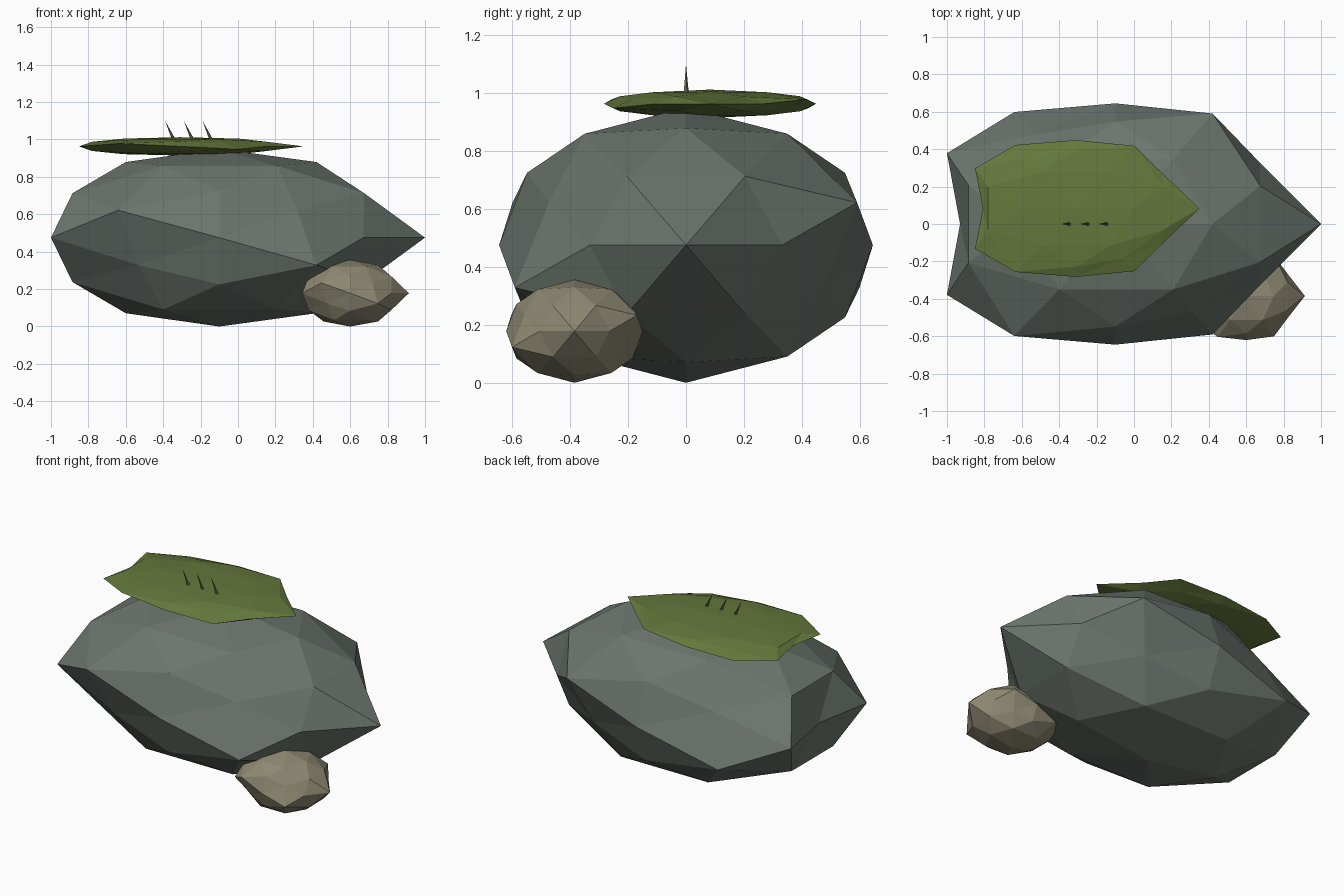
import bpy, bmesh, math
from mathutils import Vector

if "Cube" in bpy.data.objects:
    bpy.data.objects.remove(bpy.data.objects["Cube"])

P = (1 + 5 ** 0.5) / 2
DENT = .8

# weathering: unit-sphere x -> (worn x, y factor)
WORN = {-1: (-.83, .65), -.851: (-.90, .72), -.809: (-.785, .67), -.526: (-.50, .7),
        -.5: (-.54, .74), -.309: (-.30, .70), 0: (0, .645), .309: (.31, .70),
        .5: (.52, .73), .526: (.52, .7), .809: (.775, .66), .851: (.77, .63), 1: (1.1, .65)}


def material(name, rgb):
    m = bpy.data.materials.new(name)
    m.diffuse_color = (*rgb, 1)
    m.use_nodes = True
    m.node_tree.nodes["Principled BSDF"].inputs["Base Color"].default_value = m.diffuse_color
    return m


def sphere_points():
    # 42 directions of a once-divided icosahedron standing on an edge midpoint
    base = []
    for a in (-1, 1):
        for b in (-P, P):
            base += [Vector((a, 0, b)), Vector((0, b, a)), Vector((b, a, 0))]
    mids = [p + q for i, p in enumerate(base) for q in base[:i]
            if (p - q).length < 2.1]
    return [v.normalized() for v in base + mids]


def boulder(name, center, scale, mat):
    bm = bmesh.new()
    for p in sphere_points():
        bm.verts.new(p)
    bmesh.ops.convex_hull(bm, input=bm.verts[:])
    bmesh.ops.recalc_face_normals(bm, faces=bm.faces[:])
    for v in bm.verts:
        p = v.co.copy()
        key = min(WORN, key=lambda k: abs(k - p.x))
        x, fy = WORN[key]
        # alternate corners of the flanks are dented inwards
        dent = DENT if abs(key) == .5 and p.x * p.y * p.z < 0 else 1
        v.co = Vector((x * dent * scale[0], p.y * fy * dent * scale[1], p.z * scale[2]))
    me = bpy.data.meshes.new(name)
    bm.to_mesh(me)
    bm.free()
    ob = bpy.data.objects.new(name, me)
    ob.location = center
    me.materials.append(mat)
    bpy.context.collection.objects.link(ob)
    return ob


# main boulder, side stone and moss cap share one worn shape
boulder("boulder", (-.1, 0, .475), (1, 1, .475), material("rock", (.15, .18, .155)))
boulder("side_stone", (.6, -.385, .178), (.285, .365, .178), material("stone", (.27, .25, .17)))
boulder("moss_cap", (-.31, .083, .963), (.6, .567, .049), material("moss", (.13, .19, .045)))

# leaning moss sprigs
sprig_mat = material("sprig", (.11, .15, .05))
for i in range(3):
    base, tip = Vector((-.337 + .1 * i, 0, .985)), Vector((-.39 + .1 * i, 0, 1.1))
    d = tip - base
    bpy.ops.mesh.primitive_cone_add(vertices=5, radius1=.011, radius2=0, depth=d.length,
                                    location=(base + tip) / 2,
                                    rotation=(0, math.atan2(d.x, d.z), 0))
    ob = bpy.context.object
    ob.name = f"moss_sprig_{i + 1}"
    ob.data.materials.append(sprig_mat)
